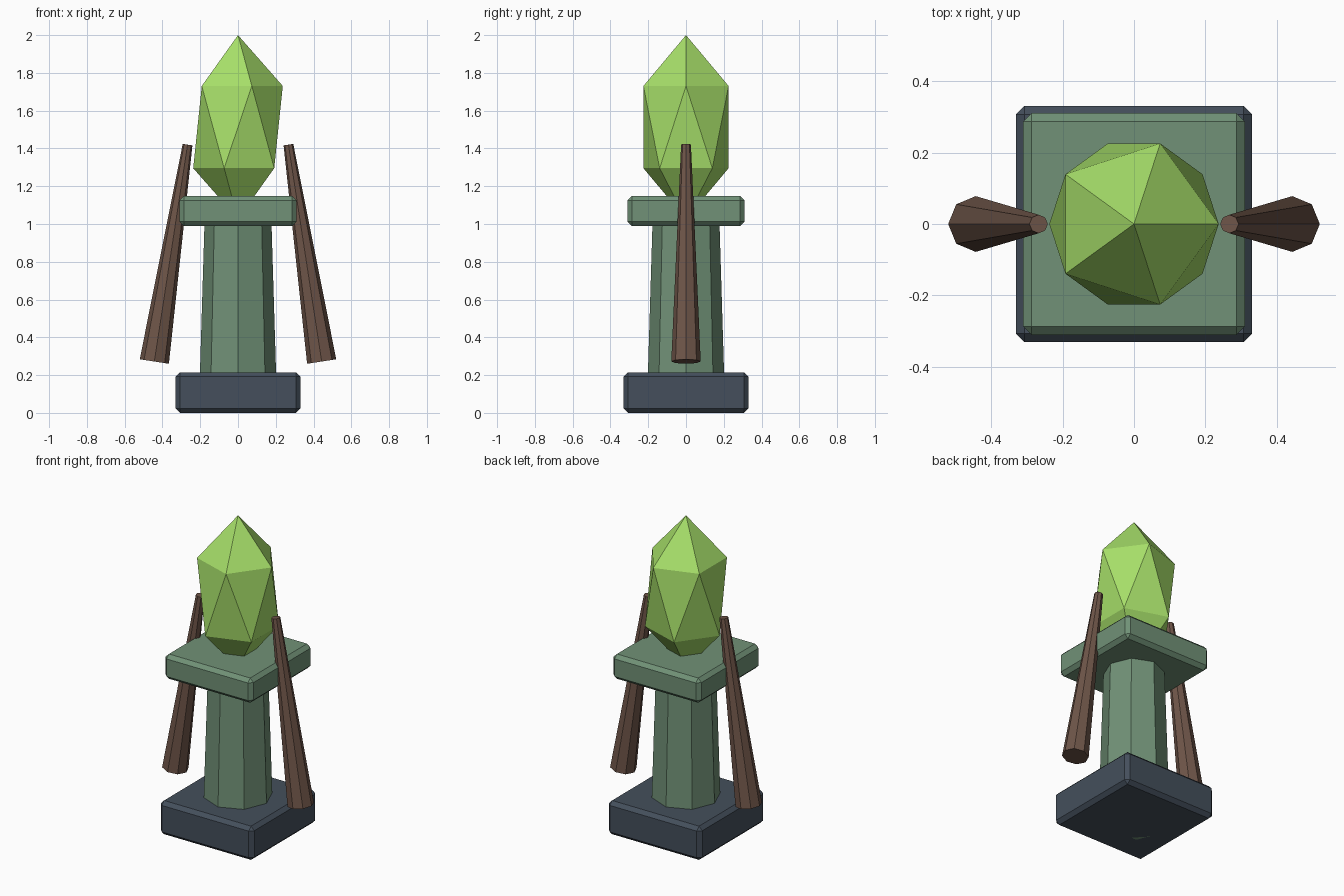
import bpy
import math

if "Cube" in bpy.data.objects:
    bpy.data.objects.remove(bpy.data.objects["Cube"])


def material(name, rgb):
    # sRGB 0-255 to linear colour
    mat = bpy.data.materials.new(name)
    mat.diffuse_color = [(c / 255) ** 2.2 for c in rgb] + [1]
    mat.use_nodes = True
    mat.node_tree.nodes["Principled BSDF"].inputs["Base Color"].default_value = mat.diffuse_color
    return mat


def finish(name, mat):
    obj = bpy.context.object
    obj.name = name
    obj.data.materials.append(mat)
    return obj


def slab(name, half, z0, z1, mat):
    bpy.ops.mesh.primitive_cube_add(size=1, location=(0, 0, (z0 + z1) / 2))
    obj = finish(name, mat)
    obj.scale = (2 * half, 2 * half, z1 - z0)
    bpy.ops.object.transform_apply(location=False, rotation=False, scale=True)
    bevel = obj.modifiers.new("chamfer", 'BEVEL')
    bevel.width = 0.023
    bevel.segments = 1


def post(name, r0, r1, length, location, tilt, mat):
    bpy.ops.mesh.primitive_cone_add(vertices=8, radius1=r0, radius2=r1, depth=length,
                                    location=location, rotation=(0, tilt, 0))
    finish(name, mat)


slate = material("slate", (70, 80, 92))
stone = material("green_stone", (112, 144, 118))
wood = material("wood", (110, 86, 74))
glow = material("crystal_green", (165, 222, 105))

# Plinth, tapered octagonal column and cap
slab("base", 0.33, 0.0, 0.215, slate)
post("column", 0.208, 0.175, 1.08, (0, 0, 0.54), 0, stone)
slab("cap", 0.31, 0.99, 1.148, stone)

# Stretched icosahedron crystal
bpy.ops.mesh.primitive_ico_sphere_add(subdivisions=1, radius=1, location=(0, 0, 1.513))
finish("crystal", glow).scale = (0.265, 0.265, 0.487)

# Leaning tapered roots on both sides
dx, dz = 0.176, 1.148
for side, label in ((-1, "left"), (1, "right")):
    post(label + "_root", 0.078, 0.026, math.hypot(dx, dz),
         (side * 0.355, 0, 0.846), -side * math.atan2(dx, dz), wood)
